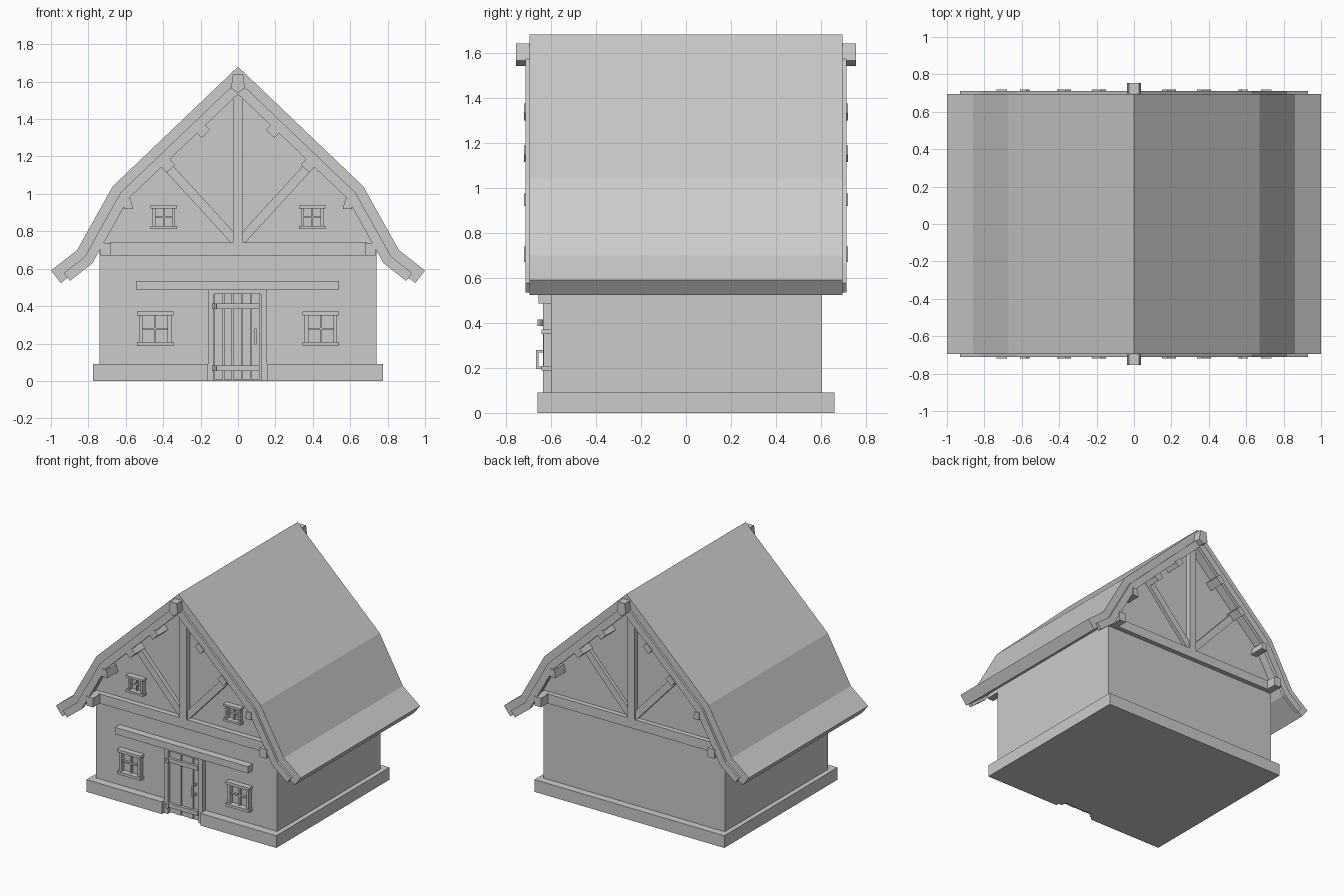
import bpy, bmesh, math
from mathutils import Vector

if "Cube" in bpy.data.objects:
    bpy.data.objects.remove(bpy.data.objects["Cube"])


def prism(name, pts, y0, y1):
    """Extrude an x-z outline along y."""
    bm = bmesh.new()
    face = bm.faces.new([bm.verts.new((x, y0, z)) for x, z in pts])
    ext = bmesh.ops.extrude_face_region(bm, geom=[face])
    for v in ext["geom"]:
        if isinstance(v, bmesh.types.BMVert):
            v.co.y = y1
    bmesh.ops.recalc_face_normals(bm, faces=bm.faces[:])
    me = bpy.data.meshes.new(name)
    bm.to_mesh(me)
    bm.free()
    ob = bpy.data.objects.new(name, me)
    bpy.context.collection.objects.link(ob)
    return ob


def box(name, x0, x1, y0, y1, z0, z1):
    return prism(name, [(x0, z0), (x1, z0), (x1, z1), (x0, z1)], y0, y1)


def beam(name, a, b, width, y0, y1):
    """Straight timber from a to b in the x-z plane."""
    a, b = Vector(a), Vector(b)
    d = (b - a).normalized()
    n = Vector((-d.y, d.x)) * width / 2
    return prism(name, [a + n, b + n, b - n, a - n], y0, y1)


def mirrored(half):
    """Complete a right half outline whose first point lies on x = 0."""
    return [(-x, z) for x, z in reversed(half[1:])] + list(half)


def offset(line, d):
    """Mitred inward offset of the right roof slope."""
    pts = [Vector(p) for p in line]
    ns = []
    for p, q in zip(pts, pts[1:]):
        t = (q - p).normalized()
        ns.append(Vector((t.y, -t.x)))
    out = [(0, pts[0].y + d / ns[0].y)]
    for i in range(1, len(pts) - 1):
        m = (ns[i - 1] + ns[i]) / (1 + ns[i - 1].dot(ns[i]))
        out.append(tuple(pts[i] + m * d))
    out.append(tuple(pts[-1] + ns[-1] * d))
    return out


# Roof slab with a kinked, flared slope
slope = [(0, 1.68), (0.67, 1.04), (0.86, 0.70), (1.0, 0.59)]
prism("roof", mirrored(slope) + mirrored(offset(slope, 0.085))[::-1], -0.695, 0.695)

# Walls with gables, and the plinth notched at the door
prism("walls", mirrored([(0, 1.585), (0.61, 1.0), (0.74, 0.75), (0.74, 0.02)]), -0.6, 0.605)
box("plinth", -0.775, 0.775, -0.6, 0.66, 0, 0.09)
box("plinth_front_left", -0.775, -0.16, -0.66, -0.6, 0, 0.09)
box("plinth_front_right", 0.155, 0.775, -0.66, -0.6, 0, 0.09)

# Timber work on both gables
short = slope[:-1] + [(0.964, 0.618)]
board = mirrored(offset(short, 0.053)) + mirrored(offset(short, 0.106))[::-1]
for s, end in ((-1, "front"), (1, "back")):
    prism("bargeboard_" + end, board, s * 0.685, s * 0.712)
    prism("ridge_block_" + end,
          [(-0.027, 1.64), (0.027, 1.64), (0.037, 1.565), (0, 1.54), (-0.037, 1.565)],
          s * 0.6, s * 0.755)
    box("gable_beam_" + end, -0.69, 0.69, s * 0.59, s * 0.64, 0.67, 0.74)
    box("king_post_" + end, -0.028, 0.028, s * 0.59, s * 0.64, 0.74, 1.56)
    for m in (-1, 1):
        beam("brace_" + end, (m * 0.005, 0.74), (m * 0.39, 1.16), 0.05, s * 0.59, s * 0.63)
        # Purlin ends
        for (ax, az), (bx, bz) in (((0.165, 1.358), (0.21, 1.316)),
                                   ((0.352, 1.172), (0.397, 1.13))):
            beam("purlin_" + end, (m * ax, az), (m * bx, bz), 0.045, s * 0.59, s * 0.719)
        prism("side_purlin_" + end,
              [(m * x, z) for x, z in ((0.56, 0.92), (0.61, 0.92), (0.61, 0.975), (0.575, 0.975))],
              s * 0.59, s * 0.719)
        box("wall_plate_" + end, m * 0.68, m * 0.735, s * 0.59, s * 0.719, 0.67, 0.738)


# Framed windows with crossed glazing bars
def window(name, cx, cz, w, h, t):
    x, z, y = w / 2, h / 2, -0.595
    box(name + "_head", cx - x, cx + x, y, -0.642, cz + z - t, cz + z)
    box(name + "_sill", cx - x, cx + x, y, -0.642, cz - z, cz - z + t)
    for m in (-1, 1):
        box(name + "_jamb", cx + m * (x - 0.01), cx + m * (x - 0.01 - t), y, -0.632,
            cz - z + t, cz + z - t)
    box(name + "_upright_bar", cx - 0.005, cx + 0.005, y, -0.617, cz - z + t, cz + z - t)
    box(name + "_cross_bar", cx - x + t, cx + x - t, y, -0.617, cz - 0.005, cz + 0.005)


for m, side in ((-1, "left"), (1, "right")):
    window("lower_window_" + side, m * 0.443, 0.279, 0.194, 0.182, 0.02)
    window("upper_window_" + side, m * 0.397, 0.875, 0.14, 0.124, 0.016)

# Door surround and the long beam above it
box("door_post_left", -0.16, -0.128, -0.595, -0.635, 0, 0.485)
box("door_post_right", 0.123, 0.155, -0.595, -0.635, 0, 0.485)
box("door_lintel", -0.128, 0.123, -0.595, -0.635, 0.465, 0.485)
box("front_beam", -0.545, 0.54, -0.595, -0.655, 0.485, 0.535)

# Door planks, hinge straps and handle
for i in range(5):
    x = -0.125 + i * 0.049
    box("door_plank", x, x + 0.045, -0.595, -0.617 - 0.004 * (i % 2), 0.008, 0.465)
for z in (0.067, 0.4):
    box("hinge_strap", -0.125, 0.115, -0.615, -0.638, z - 0.015, z + 0.015)
    bpy.ops.mesh.primitive_cylinder_add(vertices=12, radius=0.011, depth=0.03,
                                        location=(-0.125, -0.649, z))
    bpy.context.object.name = "hinge_pin"
    bpy.ops.object.shade_smooth_by_angle()
box("handle_grip", 0.087, 0.099, -0.655, -0.667, 0.195, 0.28)
for z in (0.195, 0.268):
    box("handle_foot", 0.087, 0.099, -0.61, -0.655, z, z + 0.012)
